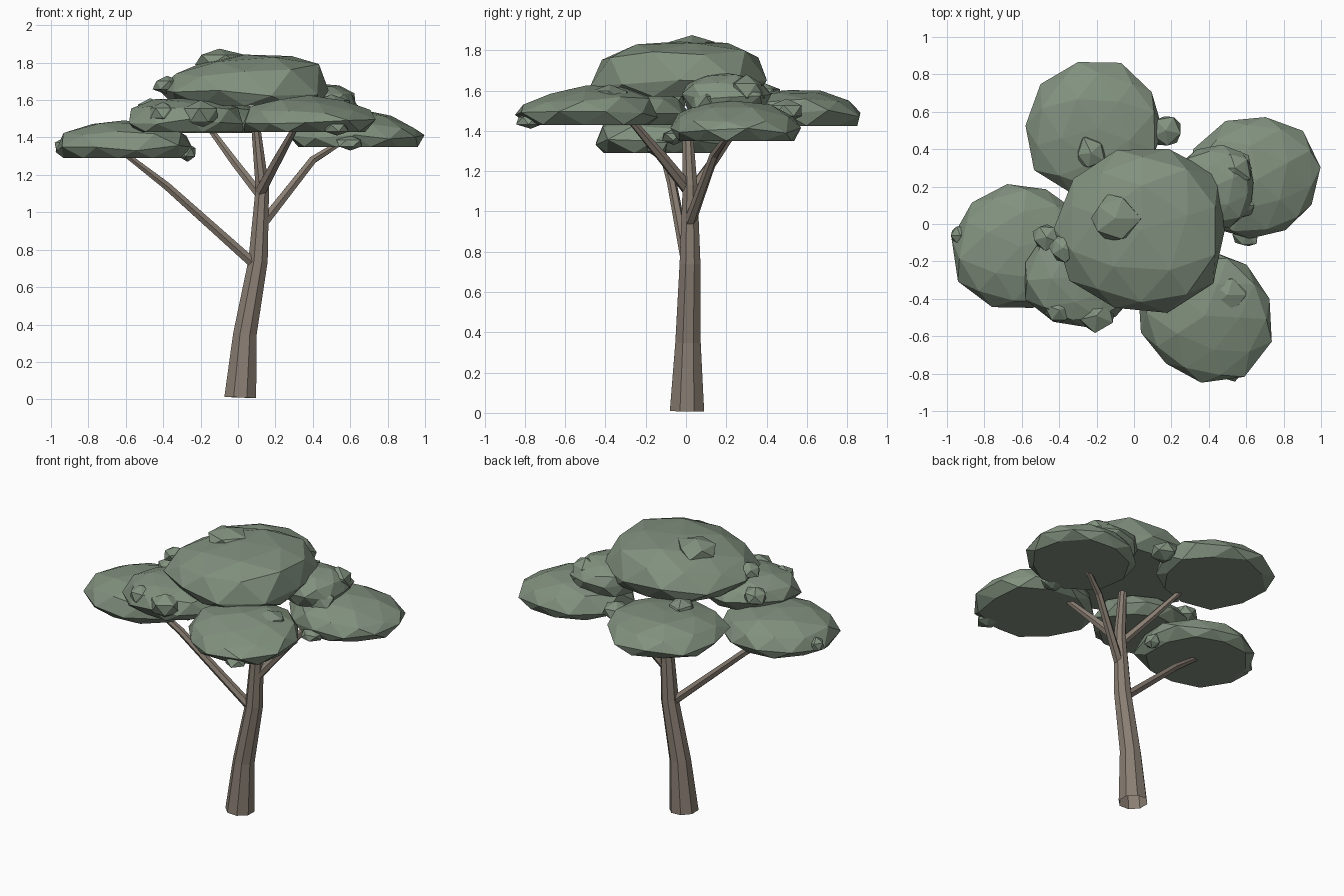
import bpy, bmesh, math, random
from mathutils import Vector

random.seed(7)
if "Cube" in bpy.data.objects:
    bpy.data.objects.remove(bpy.data.objects["Cube"])


def material(name, rgb):
    mat = bpy.data.materials.new(name)
    mat.use_nodes = True
    mat.diffuse_color = (*rgb, 1)
    mat.node_tree.nodes["Principled BSDF"].inputs["Base Color"].default_value = (*rgb, 1)
    return mat


BARK = material("grey brown bark", (0.25, 0.208, 0.17))
LEAF = material("sage green leaves", (0.222, 0.285, 0.212))


def finish(bm, name, mat):
    mesh = bpy.data.meshes.new(name)
    bm.to_mesh(mesh)
    bm.free()
    mesh.materials.append(mat)
    obj = bpy.data.objects.new(name, mesh)
    bpy.context.collection.objects.link(obj)
    return obj


# Tapered faceted tube through (x, y, z, radius) stations, open at its lower end
def limb(name, path, sides, level=False):
    bm = bmesh.new()
    pts = [Vector(p[:3]) for p in path]
    rings = []
    for i, p in enumerate(pts):
        way = (pts[min(i + 1, len(pts) - 1)] - pts[max(i - 1, 0)]).normalized()
        if level:
            way = Vector((way.x * 0.5, way.y * 0.5, 1)).normalized()
        u = Vector((0, 1, 0)).cross(way).normalized()
        v = way.cross(u)
        ring = []
        for k in range(sides):
            a = math.tau * (k + 0.5) / sides
            ring.append(bm.verts.new(p + (u * math.cos(a) + v * math.sin(a)) * path[i][3]))
        rings.append(ring)
    for low, high in zip(rings, rings[1:]):
        for k in range(sides):
            n = (k + 1) % sides
            bm.faces.new((low[k], low[n], high[n], high[k]))
    bm.faces.new(rings[-1])
    return finish(bm, name, BARK)


# Flat-bottomed faceted foliage pad. Reach lists its radius every eighth turn
# from +x; tilt raises one side of the upper half; curve makes the walls steeper
def pad(name, centre, reach, top, bottom, turn, tilt=(0, 0), curve=1.2):
    bm = bmesh.new()
    bmesh.ops.create_icosphere(bm, subdivisions=2, radius=1)
    for v in bm.verts:
        a = (math.atan2(v.co.y, v.co.x) + turn) % math.tau
        step, part = divmod(a / math.tau * 8, 1)
        i = int(step) % 8
        rim = reach[i] * (1 - part) + reach[(i + 1) % 8] * part
        r = math.hypot(v.co.x, v.co.y) * rim * random.uniform(0.97, 1.06)
        x, y, z = r * math.cos(a), r * math.sin(a), v.co.z
        if z > 0.01:
            h = top * (1 - (1 - z) ** curve) * random.uniform(0.9, 1.05)
            h += (tilt[0] * x + tilt[1] * y) * min(1, z * 2)
        elif z < -0.01:
            h = -bottom * min(1, -z * 2.3)
        else:
            h = bottom * random.uniform(-0.3, 0.5)
        v.co = Vector(centre) + Vector((x, y, h))
    bmesh.ops.dissolve_limit(bm, angle_limit=math.radians(4), verts=bm.verts, edges=bm.edges)
    return finish(bm, name, LEAF)


# Small angular leaf clump
def clump(name, centre, size, height):
    bm = bmesh.new()
    bmesh.ops.create_icosphere(bm, subdivisions=1, radius=1)
    turn = random.uniform(0, math.tau)
    for v in bm.verts:
        a = math.atan2(v.co.y, v.co.x) + turn
        r = math.hypot(v.co.x, v.co.y) * random.uniform(0.85, 1.2)
        v.co = Vector(centre) + Vector((r * math.cos(a) * size, r * math.sin(a) * size, v.co.z * height))
    return finish(bm, name, LEAF)


# Trunk and branches
limb("trunk", [(0.012, 0.005, 0.01, 0.092), (0.037, 0.01, 0.35, 0.068), (0.107, 0.02, 0.74, 0.056),
               (0.13, 0.02, 1.13, 0.039), (0.095, 0.005, 1.46, 0.026)], 8, level=True)
limb("left_low_branch", [(0.09, 0.01, 0.72, 0.03), (-0.38, -0.07, 1.14, 0.024), (-0.64, -0.13, 1.34, 0.015)], 6)
limb("back_branch", [(0.12, 0.02, 1.09, 0.028), (-0.02, 0.15, 1.27, 0.024), (-0.16, 0.28, 1.46, 0.017)], 6)
limb("front_branch", [(0.12, 0.01, 1.11, 0.033), (0.2, -0.11, 1.26, 0.028), (0.31, -0.28, 1.46, 0.018)], 6)
limb("right_low_branch", [(0.14, 0.02, 0.95, 0.03), (0.4, 0.14, 1.28, 0.023), (0.56, 0.21, 1.38, 0.016)], 6)

# Main foliage pads
pad("crown_foliage", (0.04, -0.03, 1.64), (0.45, 0.5, 0.43, 0.45, 0.45, 0.46, 0.43, 0.5),
    0.195, 0.07, 0.3, (0.08, 0.02), 1.5)
pad("back_foliage", (-0.2, 0.51, 1.48), (0.36, 0.35, 0.36, 0.37, 0.38, 0.38, 0.35, 0.35),
    0.13, 0.055, 0.9)
pad("left_foliage", (-0.61, -0.12, 1.335), (0.37, 0.35, 0.34, 0.35, 0.37, 0.36, 0.32, 0.38),
    0.15, 0.045, 0.2, curve=1.3)
pad("right_foliage", (0.66, 0.24, 1.395), (0.34, 0.34, 0.33, 0.36, 0.4, 0.36, 0.32, 0.31),
    0.15, 0.045, 0.5, (-0.1, 0))
pad("front_foliage", (0.38, -0.49, 1.475), (0.36, 0.36, 0.34, 0.36, 0.38, 0.32, 0.36, 0.37),
    0.145, 0.045, 1.2, (0, 0.06))
pad("front_left_foliage", (-0.28, -0.28, 1.49), (0.33, 0.3, 0.28, 0.3, 0.32, 0.3, 0.26, 0.28),
    0.125, 0.06, 0.7)
pad("right_upper_foliage", (0.42, 0.2, 1.56), (0.21, 0.25, 0.21, 0.23, 0.21, 0.21, 0.21, 0.25),
    0.13, 0.06, 0.4)

# Leaf clumps: x, y, z, width, height
clumps = [(-0.1, 0.03, 1.815, 0.14, 0.06), (-0.38, -0.13, 1.68, 0.08, 0.05), (0.17, 0.5, 1.5, 0.09, 0.06),
          (0.5, -0.38, 1.57, 0.11, 0.06), (0.6, 0.47, 1.42, 0.07, 0.06), (0.6, -0.06, 1.37, 0.07, 0.04),
          (0.54, 0.3, 1.6, 0.1, 0.08), (-0.2, -0.49, 1.52, 0.09, 0.08), (-0.23, 0.38, 1.58, 0.09, 0.06),
          (-0.47, -0.07, 1.55, 0.08, 0.06), (-0.93, -0.06, 1.35, 0.06, 0.05), (-0.27, -0.15, 1.32, 0.055, 0.05),
          (0.53, -0.77, 1.45, 0.07, 0.04), (0.56, 0.1, 1.54, 0.08, 0.07), (-0.4, -0.46, 1.53, 0.08, 0.06)]
for x, y, z, w, h in clumps:
    clump("leaf_clump", (x, y, z), w, h)
